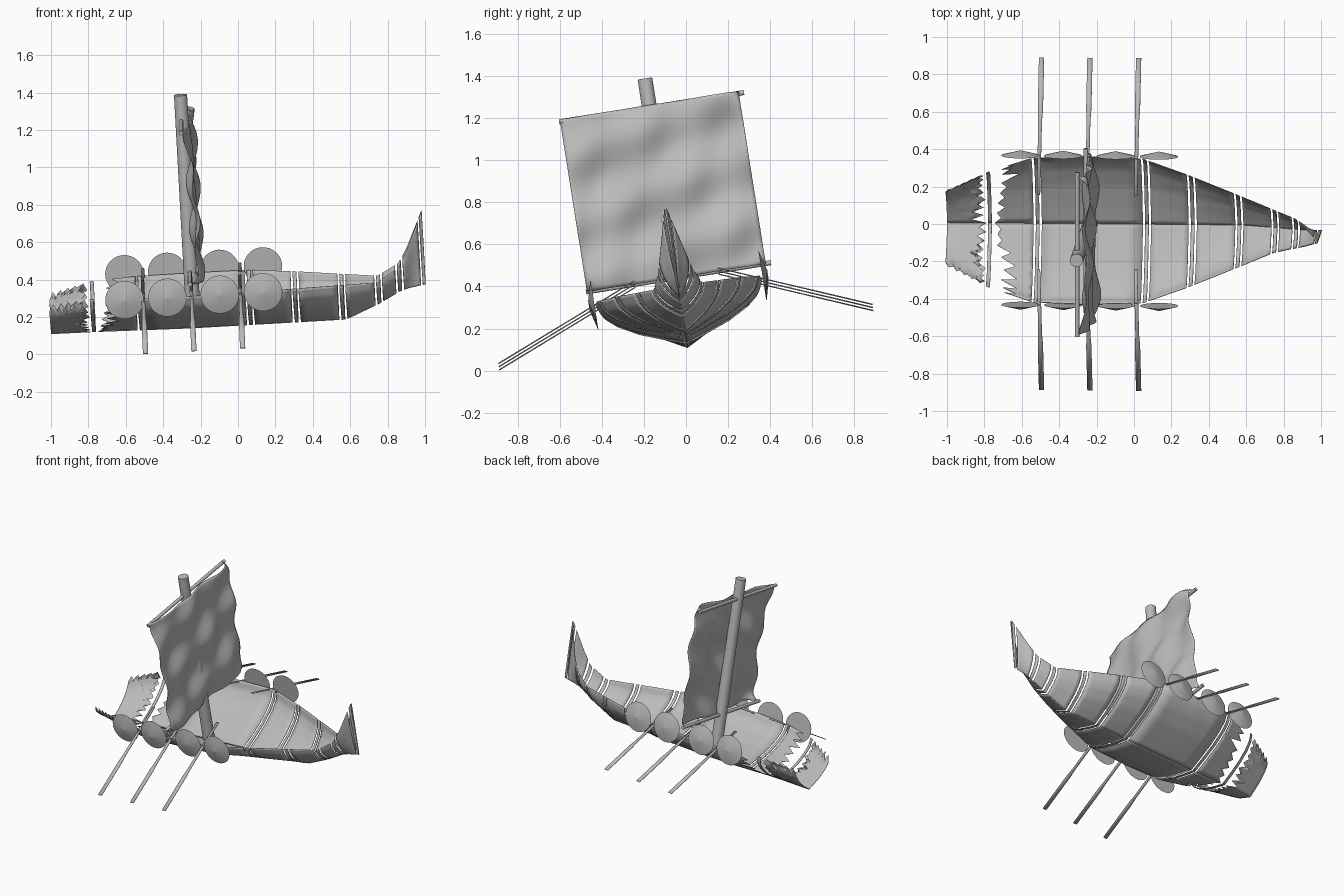
import bpy, bmesh, math, random
from mathutils import Matrix, Vector

cube = bpy.data.objects.get("Cube")
if cube:
    bpy.data.objects.remove(cube)
random.seed(4)

# The whole ship heels to one side and lifts its bow
SHIP = (Matrix.Translation((0, 0, 0.155)) @ Matrix.Rotation(math.radians(9), 4, 'X')
        @ Matrix.Rotation(math.radians(-3.3), 4, 'Y'))

grey = bpy.data.materials.new("weathered_grey")
grey.use_nodes = True
GREY = (0.5, 0.5, 0.5, 1)
grey.diffuse_color = GREY
grey.node_tree.nodes["Principled BSDF"].inputs["Base Color"].default_value = GREY


def finish(name, bm, thickness=0, angle=35):
    bmesh.ops.recalc_face_normals(bm, faces=bm.faces)
    mesh = bpy.data.meshes.new(name)
    bm.to_mesh(mesh)
    bm.free()
    mesh.materials.append(grey)
    for p in mesh.polygons:
        p.use_smooth = True
    mesh.set_sharp_from_angle(angle=math.radians(angle))
    ob = bpy.data.objects.new(name, mesh)
    bpy.context.collection.objects.link(ob)
    ob.matrix_world = SHIP
    if thickness:
        mod = ob.modifiers.new("thickness", 'SOLIDIFY')
        mod.thickness = thickness
        mod.offset = 0


def grid(bm, rows):
    verts = [[bm.verts.new(p) for p in row] for row in rows]
    for a, b in zip(verts, verts[1:]):
        for i in range(len(a) - 1):
            bm.faces.new((a[i], a[i + 1], b[i + 1], b[i]))


def lerp_table(table, x):
    x = min(max(x, table[0][0]), table[-1][0])
    for a, b in zip(table, table[1:]):
        if x <= b[0]:
            f = (x - a[0]) / (b[0] - a[0])
            return [p + (q - p) * f for p, q in zip(a[1:], b[1:])]


# Hull stations: x, half width, keel height, rim height
STATIONS = [(-1, .20, .012, .20), (-.77, .31, .01, .235), (-.53, .39, .005, .235),
            (-.25, .4, 0, .235), (.06, .39, 0, .235), (.31, .30, 0, .228),
            (.58, .19, 0, .215), (.76, .115, .075, .207), (.875, .08, .135, .275),
            (.925, .058, .15, .36), (1.015, .004, .165, .565)]
# Half section: position, width share, height share
SECTION = [(0, 0, 0), (.2, .25, .14), (.45, .55, .33), (.65, .8, .56),
           (.82, .94, .76), (1, 1, 1)]


def hull_point(x, t):
    half, keel, rim = lerp_table(STATIONS, x)
    w, h = lerp_table(SECTION, abs(t))
    return (x, math.copysign(half * w, t), keel + (rim - keel) * h)


def hull_piece(name, x0, x1, torn_back=False, torn_front=False, torn_rim=False):
    n = 28 if torn_back or torn_front else 40
    cols = 10 if torn_rim else 6
    xs = [x0 + (x1 - x0) * k / cols for k in range(cols + 1)]
    if not torn_rim and not torn_back:
        xs = sorted(set(xs + [s[0] for s in STATIONS if x0 < s[0] < x1]))
    teeth = [random.uniform(.4, 1) if i % 2 else random.uniform(0, .25) for i in range(n + 1)]
    rows = []
    for i in range(n + 1):
        t = -1 + 2 * i / n
        a, b = x0, x1
        if torn_back:
            a += .06 * abs(t) + .13 * teeth[i] * min(1, .2 + abs(t))
        if torn_front:
            b -= .09 * teeth[i]
        row = []
        for k, x in enumerate(xs):
            f = (x - x0) / (x1 - x0)
            s = .86 + .14 * (k % 2) if torn_rim else 1
            row.append(hull_point(a + (b - a) * f, t * s))
        rows.append(row)
    # The two sides meet at a hard keel line
    bm = bmesh.new()
    grid(bm, rows[:n // 2 + 1])
    grid(bm, rows[n // 2:])
    finish(name, bm, .004)


# Hull panels with narrow ribs between them
RIBS = [-.77, -.515, .07, .315, .565, .762, .877]
hull_piece("torn_stern_panel", -1, -.785, torn_front=True, torn_rim=True)
for i, x in enumerate(RIBS):
    hull_piece("hull_rib_%d" % (i + 1), x - .01, x + .01)
    end = RIBS[i + 1] - .022 if i + 1 < len(RIBS) else .99
    hull_piece("hull_panel_%d" % (i + 1), x + .022, end, torn_back=(i == 0))
hull_piece("prow_stem", .999, 1.015)


def rod(name, a, b, r1, r2, sides=24):
    a, b = Vector(a), Vector(b)
    d = b - a
    bm = bmesh.new()
    bmesh.ops.create_cone(bm, cap_ends=True, segments=sides, radius1=r1, radius2=r2,
                          depth=d.length,
                          matrix=Matrix.Translation((a + b) / 2)
                          @ d.to_track_quat('Z', 'Y').to_matrix().to_4x4())
    finish(name, bm)


# Mast and yards
MAST = -.235
rod("mast", (MAST, 0, .01), (MAST, 0, 1.263), .04, .035)
rod("upper_yard", (MAST - .005, -.435, 1.125), (MAST - .005, .455, 1.125), .012, .012, 16)
rod("lower_yard", (MAST - .005, -.435, .305), (MAST - .005, .455, .305), .012, .012, 16)

# Billowing sail, tied to the yards at its corners
bm = bmesh.new()
N = 48
rows = []
for i in range(N + 1):
    v = i / N
    row = []
    for j in range(N + 1):
        u = j / N
        wave = (.014 * math.sin(9 * u + 5 * v) + .014 * math.sin(17 * v - 4 * u + 1)
                + .009 * math.sin(19 * u - 8 * v))
        corner = (abs(2 * u - 1) * abs(2 * v - 1)) ** 14
        x = MAST + .042 + wave * (1 - corner) - .042 * corner
        row.append((x, (u - .5) * .86, .302 + .832 * v))
    rows.append(row)
grid(bm, rows)
finish("sail", bm, .003, 60)

# Round shields along both rims
for side, label in ((-1, "right"), (1, "left")):
    for i, x in enumerate((-.594, -.365, -.084, .148)):
        z = .242 + .006 * side
        rod("%s_shield_%d" % (label, i + 1), (x, side * .405, z),
            (x, side * .432, z), .103, .002, 32)

# Flat oars, three a side
for side, label in ((-1, "right"), (1, "left")):
    for i, x in enumerate((-.494, -.235, .026)):
        bm = bmesh.new()
        rows = []
        for y, w in ((.2, .009), (.58, .01), (.64, .014), (.9, .014)):
            z = .018 + (.9 - y) * .41
            rows.append([(x - w, side * y, z), (x + w, side * y, z)])
        grid(bm, rows)
        finish("%s_oar_%d" % (label, i + 1), bm, .005)
